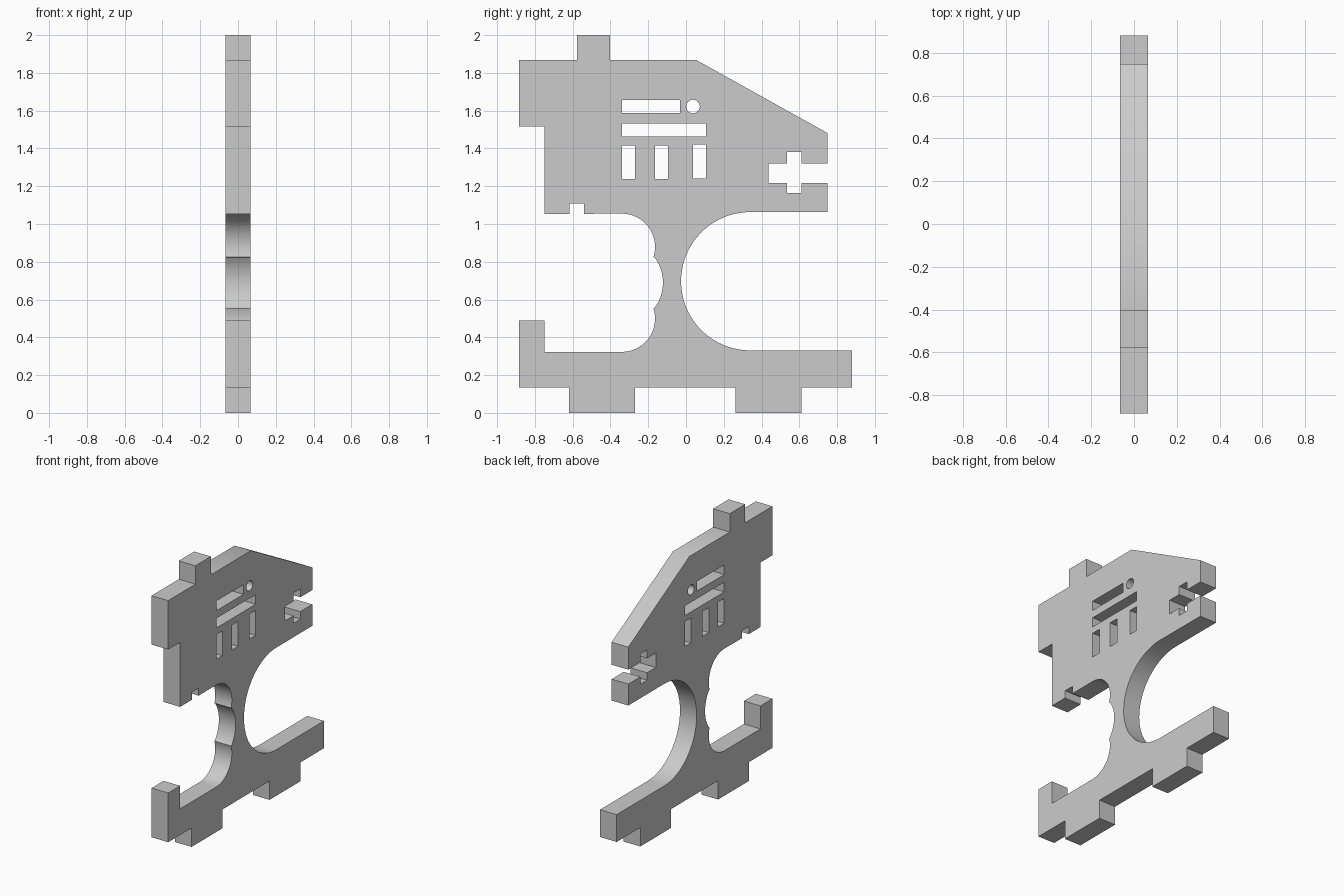
import bpy
import math
from mathutils import Matrix

cube = bpy.data.objects.get("Cube")
if cube:
    bpy.data.objects.remove(cube, do_unlink=True)

HALF_THICKNESS = 0.066


def arc(cy, cz, r, start, end, steps):
    """Points on an arc, angles in degrees."""
    angles = [math.radians(start + (end - start) * i / steps) for i in range(steps + 1)]
    return [(cy + r * math.cos(a), cz + r * math.sin(a)) for a in angles]


def rect(y0, y1, z0, z1):
    return [(y0, z0), (y1, z0), (y1, z1), (y0, z1)]


# Base with two feet, counter-clockwise from the front foot
outline = [(-0.885, 0.135), (-0.62, 0.135), (-0.62, 0), (-0.27, 0), (-0.27, 0.135),
           (0.263, 0.135), (0.263, 0), (0.612, 0), (0.612, 0.135),
           (0.88, 0.135), (0.88, 0.331)]
# Large rear cut-out
outline += arc(0.34, 0.697, 0.366, 270, 90, 48)
# Rear edge with cross-shaped slot
outline += [(0.748, 1.063), (0.748, 1.217), (0.612, 1.217), (0.612, 1.163),
            (0.535, 1.163), (0.535, 1.217), (0.437, 1.217), (0.437, 1.32),
            (0.535, 1.32), (0.535, 1.38), (0.612, 1.38), (0.612, 1.32),
            (0.748, 1.32), (0.748, 1.482)]
# Sloped top, top tab and front edge
outline += [(0.055, 1.868), (-0.402, 1.868), (-0.402, 2), (-0.577, 2), (-0.577, 1.868),
            (-0.885, 1.868), (-0.885, 1.517), (-0.75, 1.517), (-0.75, 1.054),
            (-0.617, 1.054), (-0.617, 1.108), (-0.54, 1.108), (-0.54, 1.054)]
# Front cut-out: round corner, waist scallop, round corner
outline += arc(-0.34, 0.879, 0.176, 90, -18, 20)
outline += arc(-0.345, 0.69, 0.223, 36, -36, 20)
outline += arc(-0.34, 0.499, 0.176, 18, -90, 20)
# Front post
outline += [(-0.75, 0.323), (-0.75, 0.488), (-0.885, 0.488)]

# Window slots and round hole
holes = [rect(-0.339, -0.032, 1.587, 1.656),
         rect(-0.339, 0.106, 1.463, 1.532),
         rect(-0.339, -0.27, 1.238, 1.416),
         rect(-0.164, -0.095, 1.238, 1.416),
         rect(0.037, 0.106, 1.241, 1.42),
         arc(0.037, 1.622, 0.036, 0, 345, 23)]

# Filled flat profile, extruded and stood upright in the YZ plane
curve = bpy.data.curves.new("side_panel", 'CURVE')
curve.dimensions = '2D'
curve.fill_mode = 'BOTH'
curve.extrude = HALF_THICKNESS
for loop in [outline] + holes:
    spline = curve.splines.new('POLY')
    spline.points.add(len(loop) - 1)
    for point, (y, z) in zip(spline.points, loop):
        point.co = (y, z, 0, 1)
    spline.use_cyclic_u = True

panel = bpy.data.objects.new("side_panel", curve)
bpy.context.collection.objects.link(panel)
bpy.ops.object.select_all(action='DESELECT')
panel.select_set(True)
bpy.context.view_layer.objects.active = panel
bpy.ops.object.convert(target='MESH')
panel = bpy.context.object
panel.name = "side_panel"
panel.data.transform(Matrix(((0, 0, 1, 0), (1, 0, 0, 0), (0, 1, 0, 0), (0, 0, 0, 1))))

# Weld the caps to the rim and shade the round edges smooth
bpy.ops.object.mode_set(mode='EDIT')
bpy.ops.mesh.select_all(action='SELECT')
bpy.ops.mesh.remove_doubles(threshold=0.0005)
bpy.ops.mesh.normals_make_consistent(inside=False)
bpy.ops.object.mode_set(mode='OBJECT')
bpy.ops.object.shade_smooth_by_angle(angle=math.radians(30))

# Plain grey finish
grey = bpy.data.materials.new("light_grey")
grey.use_nodes = True
color = (0.6, 0.6, 0.6, 1)
grey.diffuse_color = color
grey.node_tree.nodes["Principled BSDF"].inputs["Base Color"].default_value = color
panel.data.materials.clear()
panel.data.materials.append(grey)
